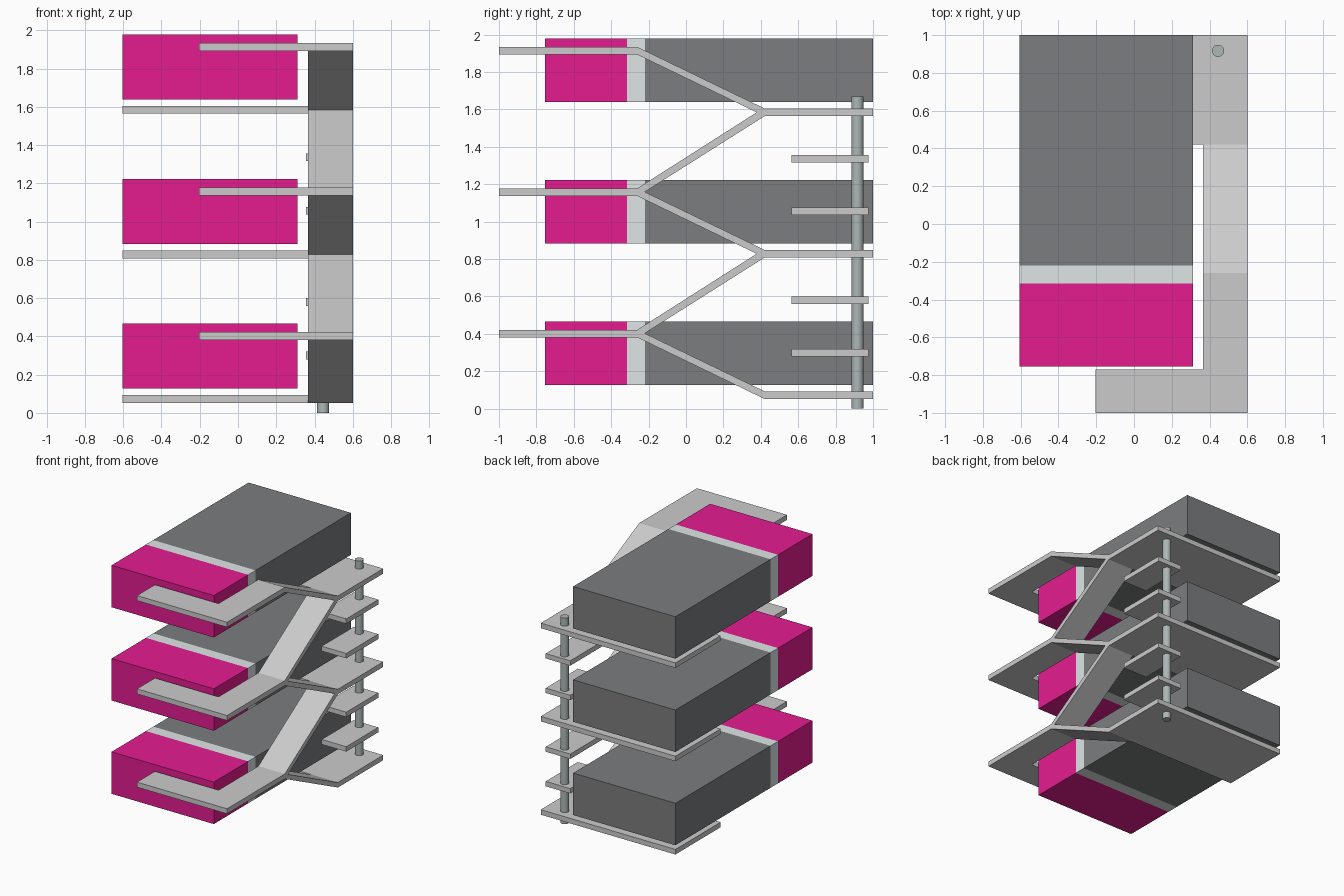
import bpy, bmesh

if "Cube" in bpy.data.objects:
    bpy.data.objects.remove(bpy.data.objects["Cube"])


def material(name, rgb):
    m = bpy.data.materials.new(name)
    m.diffuse_color = (*rgb, 1)
    m.use_nodes = True
    m.node_tree.nodes["Principled BSDF"].inputs["Base Color"].default_value = m.diffuse_color
    return m


MAGENTA = material("magenta", (0.78, 0.012, 0.28))
DARK = material("dark_grey", (0.2, 0.205, 0.21))
BAND = material("pale_band", (0.74, 0.79, 0.79))
STEEL = material("steel", (0.42, 0.47, 0.47))


def prism(name, points, axis, lo, hi, mat=None):
    """Extrude a flat outline along x (points are y,z) or z (points are x,y)."""
    bm = bmesh.new()
    co = (lambda p: (lo, *p)) if axis == "x" else (lambda p: (*p, lo))
    face = bm.faces.new([bm.verts.new(co(p)) for p in points])
    out = bmesh.ops.extrude_face_region(bm, geom=[face])
    d = hi - lo
    bmesh.ops.translate(bm, vec=(d, 0, 0) if axis == "x" else (0, 0, d),
                        verts=[g for g in out["geom"] if isinstance(g, bmesh.types.BMVert)])
    bmesh.ops.recalc_face_normals(bm, faces=bm.faces)
    me = bpy.data.meshes.new(name)
    bm.to_mesh(me)
    bm.free()
    ob = bpy.data.objects.new(name, me)
    bpy.context.collection.objects.link(ob)
    if mat:
        me.materials.append(mat)
    return ob


def box(name, x, y, z, mat=None):
    pts = [(x[0], y[0]), (x[1], y[0]), (x[1], y[1]), (x[0], y[1])]
    return prism(name, pts, "z", z[0], z[1], mat)


STEP = 0.756           # storey height
LOW, HIGH, T = 0.052, 0.381, 0.041   # plate undersides and thickness
YA, YB = -0.26, 0.42   # ramp ends
XA, XB = 0.365, 0.602  # ramp width
BX = (-0.605, 0.312)

for i in range(3):
    z = i * STEP
    n = f"_{i + 1}"
    # coloured volumes of each storey
    bz = (z + 0.127, z + 0.467)
    box("front_block" + n, BX, (-0.755, -0.315), bz, MAGENTA)
    box("band_block" + n, BX, (-0.315, -0.22), bz, BAND)
    box("main_block" + n, BX, (-0.22, 1.0), bz, DARK)

    # rear floor plate and L-shaped front landing
    box("floor_plate" + n, (-0.605, XB), (YB, 1.0), (z + LOW, z + LOW + T))
    prism("landing" + n, [(-0.205, -1), (XB, -1), (XB, YA), (XA, YA), (XA, -0.77), (-0.205, -0.77)],
          "z", z + HIGH, z + HIGH + T)

    # ramp from floor plate up to the landing
    prism("lower_ramp" + n, [(YA, z + HIGH), (YB, z + LOW), (YB, z + LOW + T), (YA, z + HIGH + T)],
          "x", XA, XB)
    if i < 2:
        # ramp from landing up to the next floor plate
        up = z + STEP + LOW
        prism("upper_ramp" + n, [(YA + 0.02, z + HIGH + 0.01), (YB, up), (YB - 0.01, up + T), (YA, z + HIGH + T)],
              "x", XA, XB)
        # small half-height treads around the pole
        for k, tz in enumerate((0.28, 0.56)):
            box(f"tread{n}_{k + 1}", (0.355, 0.575), (0.565, 0.975), (z + tz, z + tz + 0.04))

# round pole through the rear corner
bpy.ops.mesh.primitive_cylinder_add(vertices=32, radius=0.032, depth=1.67, location=(0.445, 0.917, 0.835))
pole = bpy.context.object
pole.name = "pole"
pole.data.materials.append(STEEL)
bpy.ops.object.shade_smooth_by_angle()
